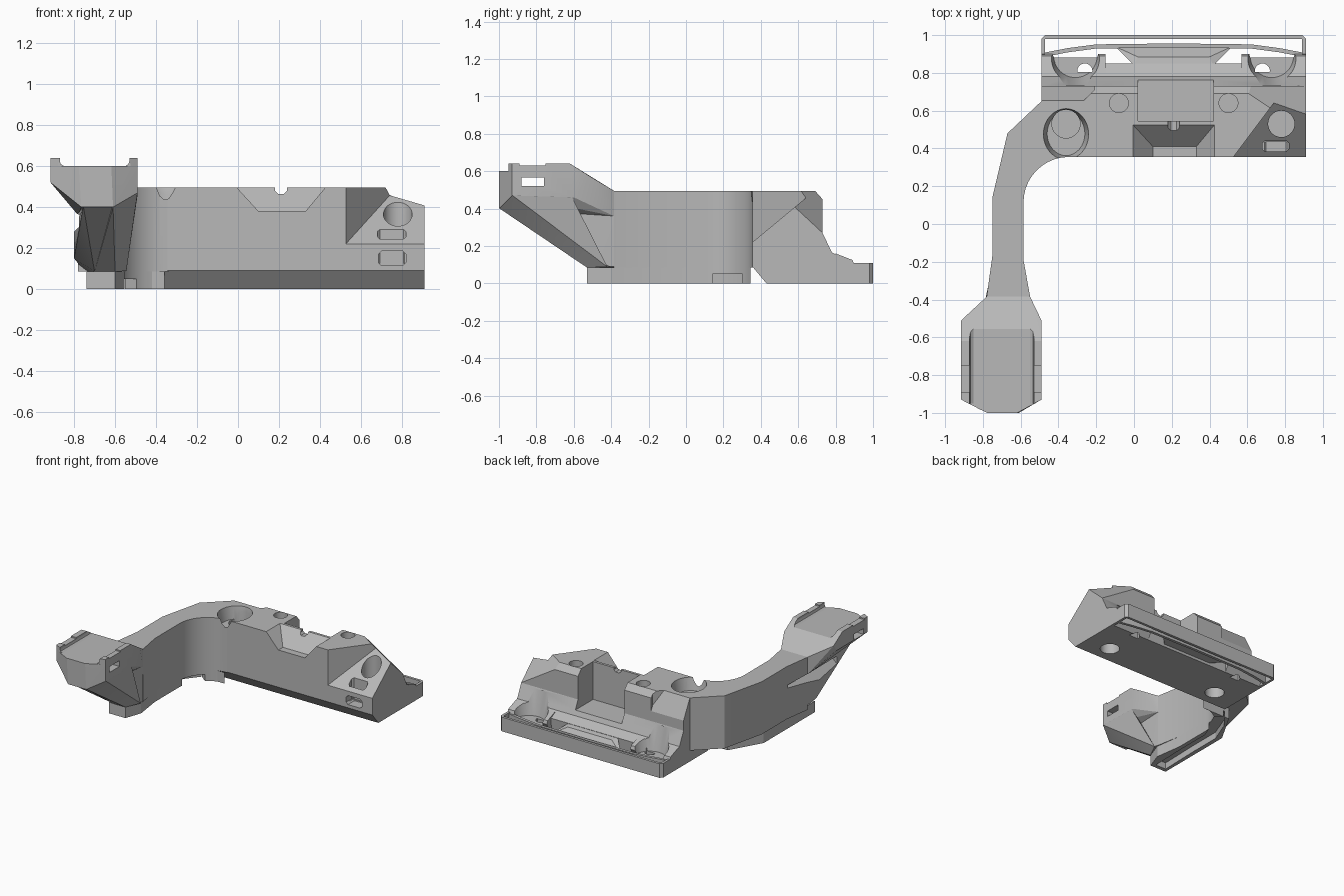
import bpy, bmesh, math
from mathutils import Vector

if "Cube" in bpy.data.objects:
    bpy.data.objects.remove(bpy.data.objects["Cube"])

grey = bpy.data.materials.new("mid_grey")
grey.use_nodes = True
grey.diffuse_color = (0.48, 0.48, 0.48, 1)
grey.node_tree.nodes["Principled BSDF"].inputs["Base Color"].default_value = (0.48, 0.48, 0.48, 1)


def finish(name, bm):
    bmesh.ops.recalc_face_normals(bm, faces=bm.faces)
    mesh = bpy.data.meshes.new(name)
    bm.to_mesh(mesh)
    bm.free()
    mesh.materials.append(grey)
    obj = bpy.data.objects.new(name, mesh)
    bpy.context.collection.objects.link(obj)
    return obj


def loft(name, lower, upper):
    """Solid between two matching outlines."""
    bm = bmesh.new()
    a = [bm.verts.new(p) for p in lower]
    b = [bm.verts.new(p) for p in upper]
    bm.faces.new(a)
    bm.faces.new(b)
    for i in range(len(a)):
        j = (i + 1) % len(a)
        bm.faces.new((a[i], a[j], b[j], b[i]))
    return finish(name, bm)


def column(name, plan, low, high):
    """Upright solid on a plan outline; low may be a sloping function."""
    f = low if callable(low) else (lambda x, y: low)
    return loft(name, [(x, y, f(x, y)) for x, y in plan], [(x, y, high) for x, y in plan])


def along_x(name, profile, x0, x1):
    return loft(name, [(x0, y, z) for y, z in profile], [(x1, y, z) for y, z in profile])


def along_y(name, profile, y0, y1):
    return loft(name, [(x, y0, z) for x, z in profile], [(x, y1, z) for x, z in profile])


def hull(name, points):
    bm = bmesh.new()
    for p in points:
        bm.verts.new(p)
    bmesh.ops.convex_hull(bm, input=bm.verts)
    loose = [v for v in bm.verts if not v.link_faces]
    bmesh.ops.delete(bm, geom=loose, context='VERTS')
    return finish(name, bm)


def rect(x0, x1, y0, y1, c=0):
    """Rectangle outline, with clipped corners if c is given."""
    if not c:
        return [(x0, y0), (x1, y0), (x1, y1), (x0, y1)]
    return [(x0 + c, y0), (x1 - c, y0), (x1, y0 + c), (x1, y1 - c),
            (x1 - c, y1), (x0 + c, y1), (x0, y1 - c), (x0, y0 + c)]


def ellipse(cx, cy, rx, ry=None, n=32):
    ry = ry or rx
    return [(cx + rx * math.cos(i * math.tau / n), cy + ry * math.sin(i * math.tau / n)) for i in range(n)]


def ribbon(path, half):
    """Plan outline of a strip that follows a path."""
    pts = [Vector(p) for p in path]
    left, right = [], []
    for i, p in enumerate(pts):
        d = (pts[min(i + 1, len(pts) - 1)] - pts[max(i - 1, 0)]).normalized()
        side = Vector((-d.y, d.x)) * half
        left.append(tuple(p + side))
        right.append(tuple(p - side))
    return left + right[::-1]


def cut(obj, cutters):
    for c in cutters:
        c.hide_render = True
        mod = obj.modifiers.new("cut", 'BOOLEAN')
        mod.operation = 'DIFFERENCE'
        mod.solver = 'EXACT'
        mod.object = c
    bpy.context.view_layer.update()
    ev = obj.evaluated_get(bpy.context.evaluated_depsgraph_get())
    mesh = bpy.data.meshes.new_from_object(ev)
    obj.modifiers.clear()
    obj.data = mesh


# Main block, rear step and end pads
block = along_x("main_block", [(.355, .09), (.43, 0), (.84, 0), (.85, .13), (.78, .165),
                (.73, .27), (.73, .45), (.69, .495), (.355, .495)], -.49, .91)
pads = [along_x(n, [(.8, 0), (.84, 0), (.9, .1), (.89, .125), (.8, .16)], a, b)
        for n, a, b in (("left_pad", .57, .91), ("right_pad", -.49, -.15))]

# Arm swept from the block toward the cradle
inner = [(-.585 + .24 * (1 - math.cos(t)), .115 + .24 * math.sin(t))
         for t in [i * math.pi / 20 for i in range(11)]]
plan = [(-.25, .4), (-.3, .62), (-.49, .65), (-.67, .48), (-.75, .14), (-.75, -.17), (-.78, -.385),
        (-.55, -.385), (-.585, -.19)] + inner
arm = column("arm", plan, .085, .495)

# Foot strip beneath the arm, hollow from below
foot_plan = [(-.36, .345), (-.6, .345), (-.74, .1), (-.74, -.17), (-.74, -.53),
             (-.6, -.53), (-.555, -.4), (-.585, -.19)] + inner[:-2]
foot = column("arm_foot", foot_plan, 0, .086)
groove = column("foot_groove_cutter", ribbon([(-.67, -.5), (-.662, -.19), (-.662, .06), (-.6, .22),
                (-.52, .32)], .045), -.05, .05)
cut(foot, [groove])

# Tapered seat and blind holes
bore = loft("bore_cutter", [(x, y, .4) for x, y in ellipse(-.36, .478, .1, .116)],
            [(x, y, .52) for x, y in ellipse(-.36, .475, .125, .14)])
bore_hole = column("bore_hole_cutter", ellipse(-.36, .53, .075), .2, .7)
end_hole = column("end_hole_cutter", ellipse(.78, .53, .07), .2, .7)
under_holes = [column("under_hole_cutter", ellipse(x, .565, .07), -.1, .1) for x in (-.28, .7)]
pin_holes = [column("pin_cutter", [(x, max(y, .805)) for x, y in ellipse(cx, .81, .04, n=20) if y > .79],
                    -.1, .4) for cx in (-.26, .68)]
bowls = [loft("bowl_cutter", [(x, y, .07) for x, y in ellipse(cx, .89, .115)],
              [(x, y, .26) for x, y in ellipse(cx, .88, .155)]) for cx in (-.31, .73)]
sockets = [column("socket_cutter", ellipse(x, .64, .05), .4, .7) for x in (-.08, .5)]

# Corner facet with two sloping planes
facet = column("facet_cutter", [(.515, .34), (.74, .64), (1, .57), (1, .34)],
               lambda x, y: .22 + .83 * (y - .355), .7)
back_slope = column("back_slope_cutter", rect(.4, 1, .5, .82),
                    lambda x, y: .27 - .62 * (x - .91) - .93 * (y - .73), 1.2)
arm_slope = column("arm_slope_cutter", [(-.6, .65), (-.27, .65), (-.21, .71), (-.21, .79), (-.6, .79)],
                   lambda x, y: .5 - 1.9 * (y - .65), .8)

# Front notch, rear recess, small gap and strap loop
notch = hull("notch_cutter", [(-.01, .53, .5), (.43, .53, .5), (-.01, .3, .5), (.43, .3, .5),
             (.1, .41, .38), (.33, .41, .38), (.1, .3, .38), (.33, .3, .38),
             (-.01, .53, .6), (.43, .53, .6), (-.01, .3, .6), (.43, .3, .6)])
recess = column("recess_cutter", rect(.02, .42, .545, .9), .2, .7)
gap = along_y("gap_cutter", rect(.18, .24, .465, .6, .015), .48, .58)
strap_top = column("strap_top_cutter", rect(.68, .82, .385, .44, .012), .125, .45)
strap_front = along_y("strap_front_cutter", rect(.685, .82, .115, .185, .015), .3, .435)

cut(block, [bore, bore_hole, end_hole, facet, back_slope, arm_slope, notch, recess, gap,
            strap_top, strap_front] + under_holes + pin_holes + bowls + sockets)
for pad in pads:
    cut(pad, bowls + pin_holes)

# Rear rail: thin frame, bowed strip and its bridge
rail = column("rear_rail", [(-.49, .84), (-.49, .98), (-.47, 1), (.89, 1), (.91, .98), (.91, .84),
              (.89, .84), (.89, .98), (-.47, .98), (-.47, .84)], 0, .11)
rail_bevel = along_x("rail_bevel_cutter", [(.8, -.03), (.82, -.03), (.9, .11), (.9, .2), (.8, .2)], -.6, 1)
cut(rail, [rail_bevel])
bow = column("rail_bow", ribbon([(-.48, .895), (-.35, .92), (-.2, .94), (.21, .945), (.62, .94),
             (.77, .92), (.9, .895)], .011), 0, .1)
bridge = hull("rail_bridge", [(0, .84, .02), (.42, .84, .02), (.02, .885, .12), (.4, .885, .12), (0, .84, .13),
              (.42, .84, .13), (-.1, .94, .02), (.52, .94, .02), (-.1, .94, .05), (.52, .94, .05)])

# Cradle at the arm's end
xl, xr = -.915, -.49
cradle = hull("cradle", [
    (-.78, -1, .64), (-.62, -1, .64), (-.765, -1, .4), (-.61, -1, .4),
    (xl, -.93, .64), (xl, -.93, .52), (xr, -.93, .64), (xr, -.93, .47),
    (xl, -.62, .64), (xr, -.62, .64), (xl, -.51, .57), (xr, -.51, .57),
    (xl, -.55, .52), (xr, -.6, .46), (-.78, -.385, .495), (-.55, -.385, .495),
    (-.78, -.385, .36), (-.55, -.385, .36), (-.76, -.7, .4), (-.61, -.7, .4)])
channel = along_y("channel_cutter", [(-.87, .7), (-.87, .625), (-.865, .61), (-.85, .6),
                  (-.55, .6), (-.535, .61), (-.53, .625), (-.53, .7)], -1.1, -.5)
lip = column("lip_cutter", rect(-1, -.4, -1.1, -.95), .6, .8)
window = column("window_cutter", rect(-1, -.4, -.88, -.76), .52, .565)
dip = column("dip_cutter", rect(-1, -.4, -.89, -.75), .63, .8)

# Faceted keel and the inner flank running from the cradle rim to the foot
keel = hull("cradle_keel", [
    (-.755, -.99, .405), (-.615, -.99, .405), (-.7, -.53, .085), (-.6, -.53, .085),
    (-.8, -.5, .28), (-.8, -.46, .15), (-.75, -.3, .085), (-.55, -.41, .09),
    (-.58, -.25, .085), (-.58, -.25, .4), (-.55, -.385, .45), (-.6, -.66, .42),
    (-.745, -.2, .4), (-.77, -.385, .45), (-.75, -.66, .42)])
flank = hull("cradle_flank", [
    (-.61, -.998, .401), (xr, -.93, .472), (xr, -.61, .462), (-.525, -.67, .41),
    (-.6, -.53, .085), (-.545, -.42, .088), (-.7, -.53, .085), (-.7, -.7, .41)])

# Undercut along the outer side beneath the cradle
undercut = hull("undercut_cutter", [
    (-.735, -.75, .34), (-.735, -.2, .34), (-.9, -.75, .43), (-.9, -.75, .19),
    (-.9, .05, .43), (-.9, .05, .19)])
cut(arm, [bore, bore_hole, undercut])
cut(keel, [undercut])
cut(cradle, [channel, lip, window, dip, undercut])

# Remove cutters, then smooth only the curved faces
for obj in list(bpy.data.objects):
    if obj.name.split(".")[0].endswith("_cutter"):
        bpy.data.objects.remove(obj)
parts = [block, arm, foot, rail, bow, bridge, cradle, keel, flank] + pads
bpy.ops.object.select_all(action='DESELECT')
for obj in parts:
    obj.select_set(True)
bpy.context.view_layer.objects.active = block
bpy.ops.object.shade_smooth_by_angle(angle=math.radians(20))
